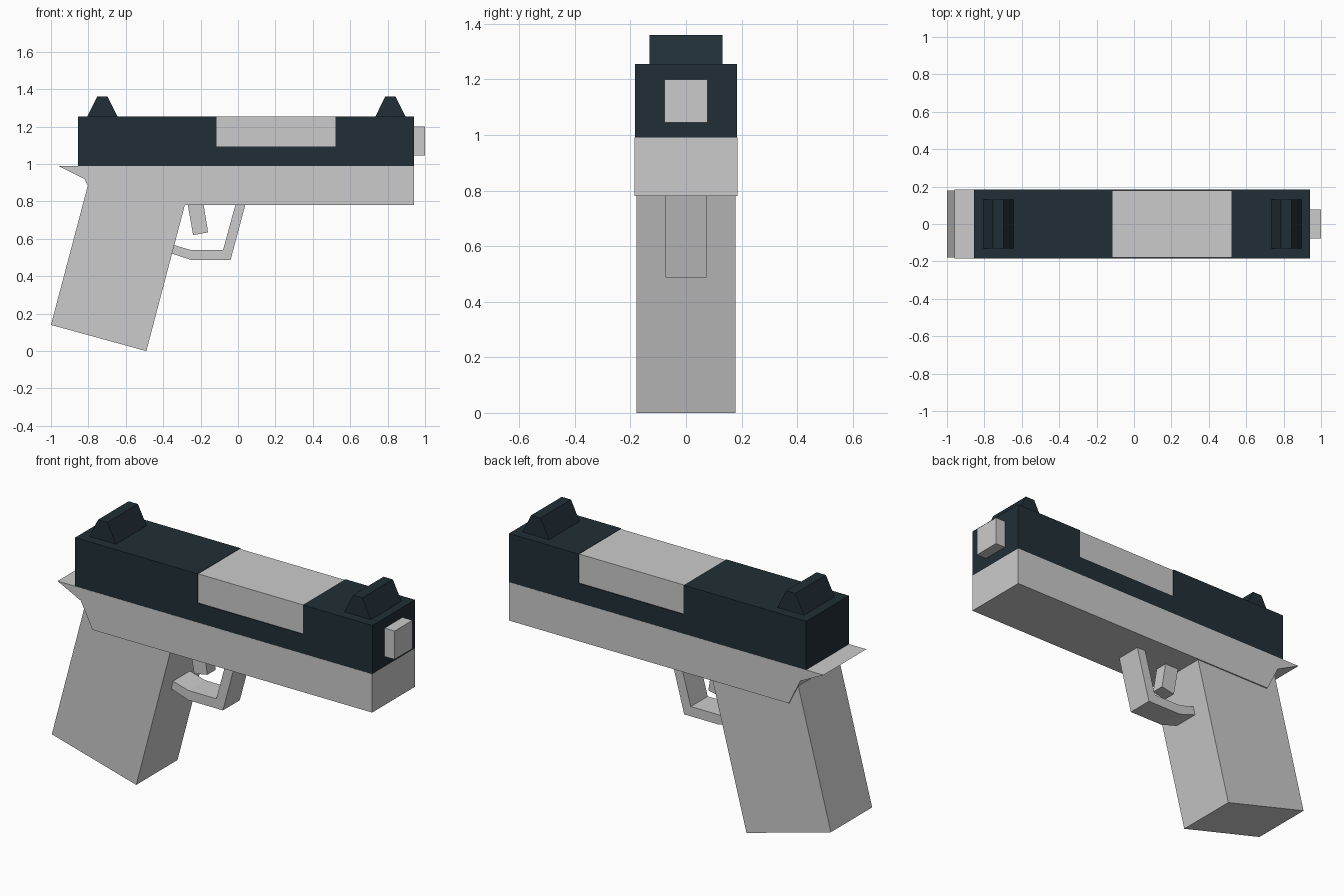
import bpy
import bmesh

if "Cube" in bpy.data.objects:
    bpy.data.objects.remove(bpy.data.objects["Cube"])

dark = bpy.data.materials.new("dark_steel")
dark.diffuse_color = (0.015, 0.028, 0.037, 1)
dark.use_nodes = True
dark.node_tree.nodes["Principled BSDF"].inputs["Base Color"].default_value = dark.diffuse_color


def plate(name, profile, half_width, mat=None):
    """Extrude an x-z outline symmetrically across y."""
    bm = bmesh.new()
    face = bm.faces.new([bm.verts.new((x, -half_width, z)) for x, z in profile])
    ext = bmesh.ops.extrude_face_region(bm, geom=[face], use_keep_orig=True)
    moved = [v for v in ext["geom"] if isinstance(v, bmesh.types.BMVert)]
    bmesh.ops.translate(bm, verts=moved, vec=(0, 2 * half_width, 0))
    bmesh.ops.recalc_face_normals(bm, faces=bm.faces)
    mesh = bpy.data.meshes.new(name)
    bm.to_mesh(mesh)
    bm.free()
    obj = bpy.data.objects.new(name, mesh)
    bpy.context.collection.objects.link(obj)
    if mat:
        mesh.materials.append(mat)
    return obj


def rect(x0, x1, z0, z1):
    return [(x0, z0), (x1, z0), (x1, z1), (x0, z1)]


# Dark upper slide with a notch, and the grey block filling the notch
plate("slide", [(-0.855, 0.99), (0.94, 0.99), (0.94, 1.255), (0.52, 1.255),
                (0.52, 1.095), (-0.115, 1.095), (-0.115, 1.255), (-0.855, 1.255)],
      0.184, dark)
plate("port_block", rect(-0.115, 0.52, 1.095, 1.253), 0.179)

# Square barrel tip
plate("barrel", rect(0.93, 1.0, 1.045, 1.2), 0.077)

# Tapered sights
for name, x in (("rear_sight", -0.725), ("front_sight", 0.815)):
    plate(name, [(x - 0.08, 1.255), (x + 0.08, 1.255), (x + 0.028, 1.36), (x - 0.028, 1.36)],
          0.132, dark)

# Frame with rear spur
plate("frame", [(-0.96, 0.99), (-0.82, 0.92), (-0.75, 0.78), (0.94, 0.78), (0.94, 0.99)], 0.185)

# Slanted grip, its top buried in the frame
plate("grip", [(-1.0, 0.14), (-0.49, 0.0), (-0.253, 0.9), (-0.799, 0.9)], 0.178)

# Trigger and its guard
plate("trigger", [(-0.27, 0.79), (-0.24, 0.62), (-0.16, 0.635), (-0.185, 0.79)], 0.036)
plate("trigger_guard", [(0.04, 0.785), (-0.04, 0.487), (-0.25, 0.487), (-0.355, 0.522),
                        (-0.343, 0.567), (-0.25, 0.54), (-0.08, 0.54), (-0.013, 0.785)], 0.073)
